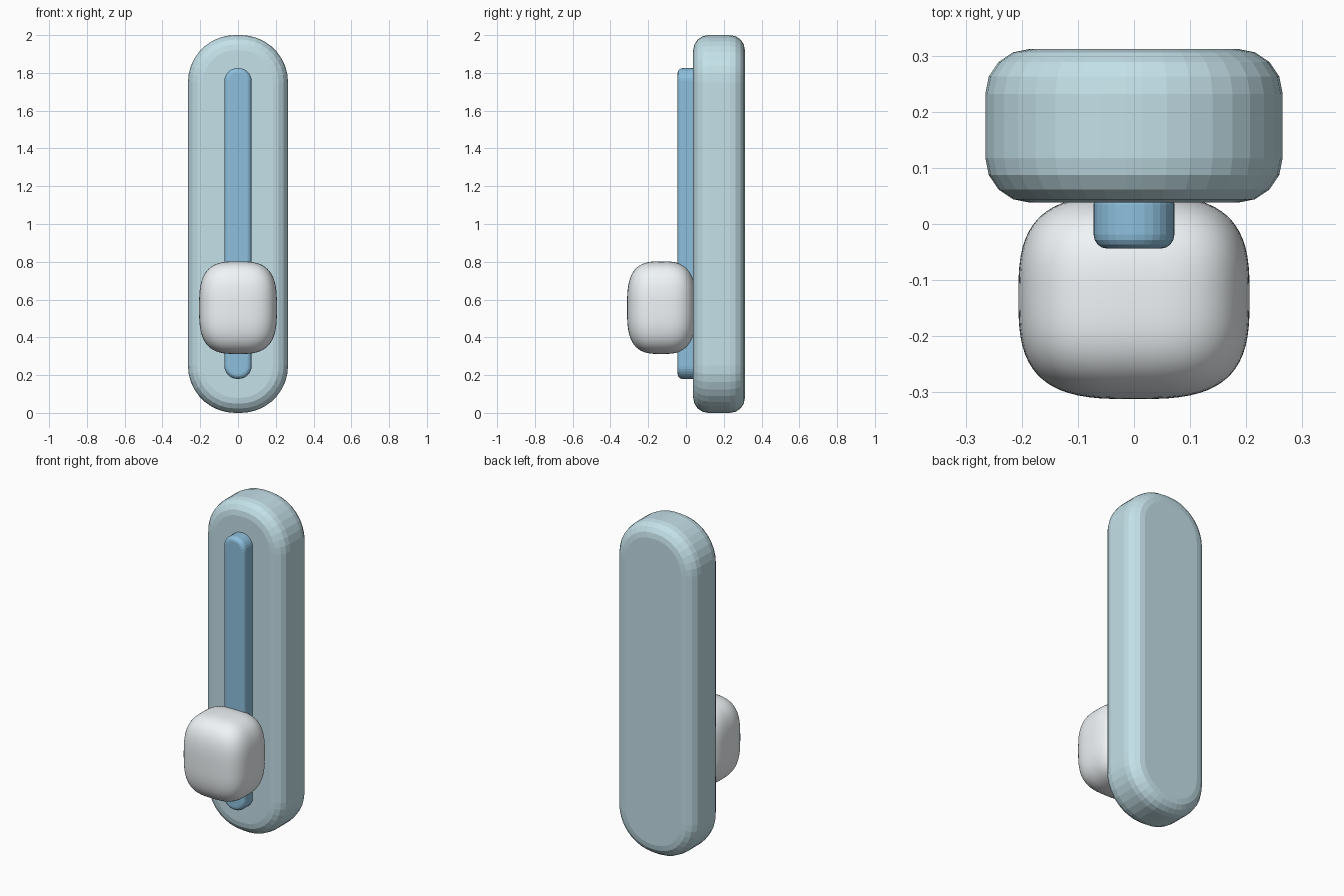
import bpy, bmesh, math

if "Cube" in bpy.data.objects:
    bpy.data.objects.remove(bpy.data.objects["Cube"])


def material(name, color):
    m = bpy.data.materials.new(name)
    m.diffuse_color = (*color, 1)
    m.use_nodes = True
    m.node_tree.nodes["Principled BSDF"].inputs["Base Color"].default_value = m.diffuse_color
    return m


def add_object(name, bm, mat):
    bmesh.ops.recalc_face_normals(bm, faces=bm.faces)
    mesh = bpy.data.meshes.new(name)
    bm.to_mesh(mesh)
    bm.free()
    mesh.materials.append(mat)
    obj = bpy.data.objects.new(name, mesh)
    bpy.context.collection.objects.link(obj)
    return obj


def rounded_slab(name, half_w, z0, z1, y0, y1, radius, steps, edge, edge_steps, mat):
    """Rounded rectangle in XZ, extruded along Y, with softened rims."""
    bm = bmesh.new()
    cx = half_w - radius
    corners = [(cx, z1 - radius), (-cx, z1 - radius),
               (-cx, z0 + radius), (cx, z0 + radius)]
    verts = []
    for q, (x, z) in enumerate(corners):
        for i in range(steps + 1):
            a = math.pi / 2 * (q + i / steps)
            verts.append(bm.verts.new((x + radius * math.cos(a), y0,
                                       z + radius * math.sin(a))))
    face = bm.faces.new(verts)
    ext = bmesh.ops.extrude_face_region(bm, geom=[face], use_keep_orig=True)
    moved = [g for g in ext["geom"] if isinstance(g, bmesh.types.BMVert)]
    bmesh.ops.translate(bm, verts=moved, vec=(0, y1 - y0, 0))
    bmesh.ops.recalc_face_normals(bm, faces=bm.faces)
    rims = [e for e in bm.edges
            if abs(e.verts[0].co.y - e.verts[1].co.y) < 1e-5]
    bmesh.ops.bevel(bm, geom=rims, offset=edge, segments=edge_steps,
                    profile=0.5, affect='EDGES')
    return add_object(name, bm, mat)


body_mat = material("pale_teal", (0.55, 0.75, 0.81))
track_mat = material("blue", (0.27, 0.53, 0.73))
knob_mat = material("off_white", (0.87, 0.91, 0.93))

# Back plate
rounded_slab("back_plate", 0.265, 0.0, 2.0, 0.038, 0.312, 0.25, 9, 0.08, 4, body_mat)

# Raised track
rounded_slab("track", 0.072, 0.18, 1.825, -0.044, 0.06, 0.068, 7, 0.025, 4, track_mat)

# Sliding knob: cube inflated to a soft superellipsoid
bm = bmesh.new()
bmesh.ops.create_cube(bm, size=2)
bmesh.ops.subdivide_edges(bm, edges=bm.edges, cuts=19, use_grid_fill=True)
n = 3.1
half, center = (0.206, 0.182, 0.245), (0, -0.13, 0.557)
for v in bm.verts:
    k = sum(abs(c) ** n for c in v.co) ** (-1 / n)
    v.co = [center[i] + half[i] * k * v.co[i] for i in range(3)]
for f in bm.faces:
    f.smooth = True
add_object("knob", bm, knob_mat)
